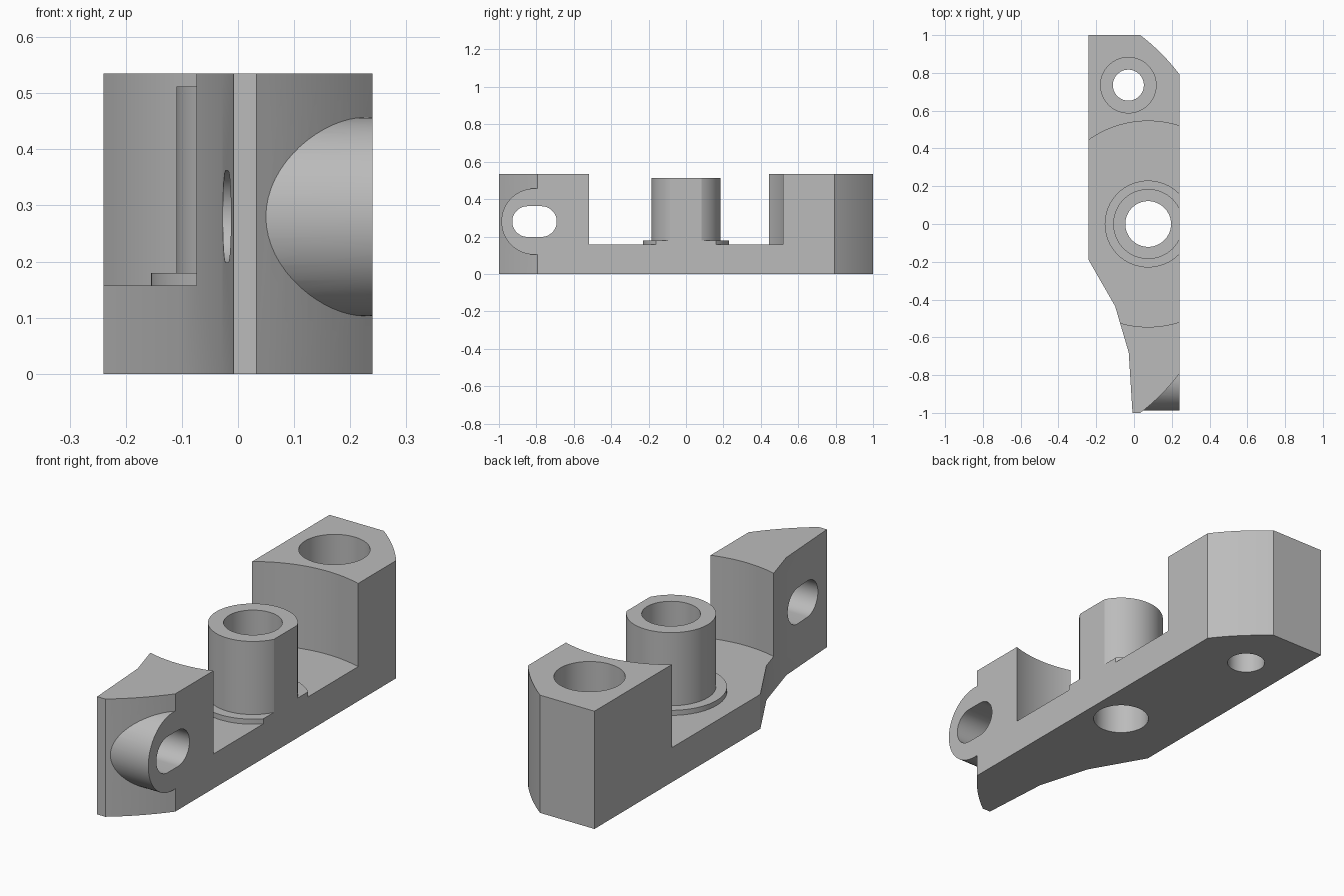
import bpy, bmesh, math
from mathutils import Matrix, Vector

if "Cube" in bpy.data.objects:
    bpy.data.objects.remove(bpy.data.objects["Cube"])

HEIGHT, FLOOR, SIDE, OVER = 0.535, 0.157, 0.24, 0.32
PIN = (0.075, 0)
BOLT = (-0.03, 0.735)

metal = bpy.data.materials.new("plain grey")
metal.use_nodes = True
grey = (0.5, 0.5, 0.5, 1)
metal.diffuse_color = grey
metal.node_tree.nodes["Principled BSDF"].inputs["Base Color"].default_value = grey


def prism(name, points, low, high, along_x=False):
    """Extrude a closed outline along z, or along x with points as (y, z)."""
    bm = bmesh.new()
    base = bm.faces.new([bm.verts.new((a, b, low)) for a, b in points])
    moved = bmesh.ops.extrude_face_region(bm, geom=[base])["geom"]
    verts = [v for v in moved if isinstance(v, bmesh.types.BMVert)]
    bmesh.ops.translate(bm, verts=verts, vec=(0, 0, high - low))
    if along_x:
        turn = Matrix(((0, 0, 1), (1, 0, 0), (0, 1, 0)))
        bmesh.ops.transform(bm, matrix=turn.to_4x4(), verts=bm.verts)
    bmesh.ops.recalc_face_normals(bm, faces=bm.faces)
    mesh = bpy.data.meshes.new(name)
    bm.to_mesh(mesh)
    bm.free()
    mesh.materials.append(metal)
    obj = bpy.data.objects.new(name, mesh)
    bpy.context.collection.objects.link(obj)
    return obj


def round_outline(centre, radius, half_straight=0, steps=64):
    """Circle, or a slot when half_straight is set."""
    points = []
    for side in (1, -1):
        for i in range(steps // 2 + (half_straight > 0)):
            t = -math.pi / 2 * side + math.pi * i / (steps // 2)
            if side < 0:
                t = math.pi / 2 + math.pi * i / (steps // 2)
            points.append((centre[0] + side * half_straight + radius * math.cos(t),
                           centre[1] + radius * math.sin(t)))
    return points


def bowed(start, end, sag, steps=10):
    """Shallow curve bulging to the right of the direction of travel."""
    a, b = Vector(start), Vector(end)
    d = (b - a).normalized()
    out = Vector((d.y, -d.x))
    return [tuple(a.lerp(b, i / steps) + out * sag * 4 * (i / steps) * (1 - i / steps))
            for i in range(steps + 1)]


def combine(body, tool, operation):
    mod = body.modifiers.new(tool.name, 'BOOLEAN')
    mod.object, mod.operation, mod.solver = tool, operation, 'EXACT'
    bpy.context.view_layer.objects.active = body
    bpy.ops.object.modifier_apply(modifier=mod.name)
    bpy.data.objects.remove(tool)


# Main block, left oversize on the flat side and trimmed later
outline = [(-0.24, -0.19), (-0.228, -0.212), (-0.1, -0.435), (-0.028, -0.68), (-0.008, -1)]
outline += bowed((0.033, -1), (SIDE, -0.793), 0.01)
outline += [(OVER, -0.793), (OVER, 0.793)]
outline += bowed((SIDE, 0.793), (0.033, 1), 0.01)
outline += [(-0.24, 1)]
body = prism("bracket_body", outline, 0, HEIGHT)

# Round pocket between the two end blocks
combine(body, prism("pocket", round_outline(PIN, 0.545, steps=128), FLOOR, 1), 'DIFFERENCE')

# Central sleeve with its collar, and the side boss
for name, radius, top in (("collar", 0.23, 0.18), ("sleeve", 0.185, 0.512)):
    combine(body, prism(name, round_outline(PIN, radius), 0.05, top), 'UNION')
boss_centre = (-0.81, 0.28)
combine(body, prism("side_boss", round_outline(boss_centre, 0.177), 0.02, 0.3, True), 'UNION')

# Flat side trim
combine(body, prism("side_trim", [(SIDE, -2), (1, -2), (1, 2), (SIDE, 2)], -1, 1), 'DIFFERENCE')

# Bores, counterbore and side slot
combine(body, prism("sleeve_bore", round_outline(PIN, 0.121), -1, 1), 'DIFFERENCE')
combine(body, prism("bolt_hole", round_outline(BOLT, 0.082), -1, 1), 'DIFFERENCE')
combine(body, prism("counterbore", round_outline(BOLT, 0.147), 0.2, 1), 'DIFFERENCE')
combine(body, prism("side_slot", round_outline(boss_centre, 0.082, 0.037), -1, 1, True), 'DIFFERENCE')

bpy.ops.object.select_all(action='DESELECT')
body.select_set(True)
bpy.context.view_layer.objects.active = body
bpy.ops.object.shade_smooth_by_angle(angle=math.radians(15))
